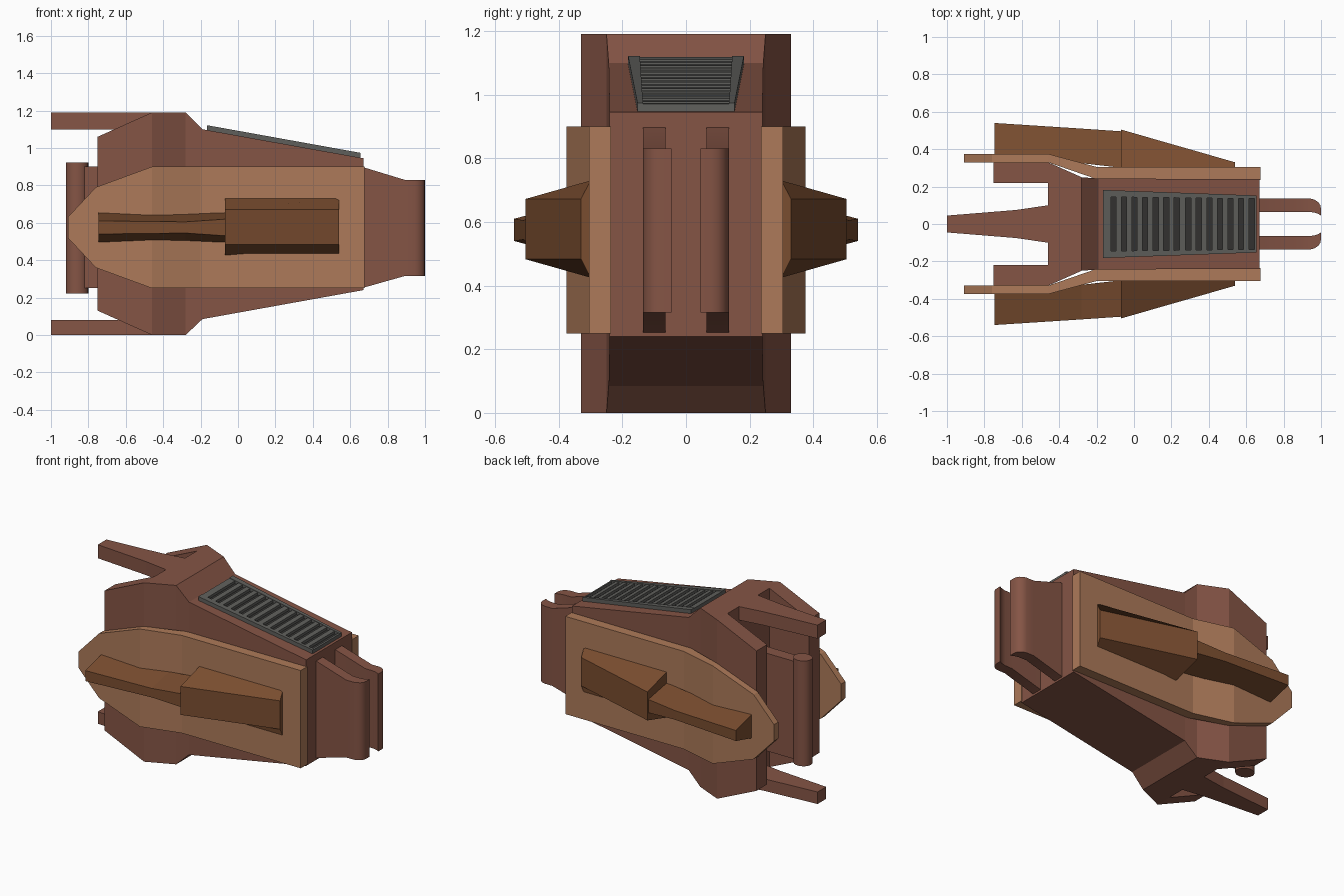
import bpy, bmesh

cube = bpy.data.objects.get("Cube")
if cube:
    bpy.data.objects.remove(cube, do_unlink=True)


def material(name, rgb):
    m = bpy.data.materials.new(name)
    m.use_nodes = True
    m.diffuse_color = (*rgb, 1)
    m.node_tree.nodes["Principled BSDF"].inputs["Base Color"].default_value = (*rgb, 1)
    return m


RUST = material("rust brown", (0.235, 0.09, 0.06))
TAN = material("tan", (0.42, 0.195, 0.10))
BROWN = material("dark brown", (0.195, 0.075, 0.029))
GREY = material("grey metal", (0.115, 0.115, 0.107))
DARK = material("dark grey", (0.035, 0.034, 0.032))


def finish(name, bm, mat, mirror=False, smooth=False):
    bmesh.ops.recalc_face_normals(bm, faces=bm.faces)
    mesh = bpy.data.meshes.new(name)
    bm.to_mesh(mesh)
    bm.free()
    mesh.materials.append(mat)
    ob = bpy.data.objects.new(name, mesh)
    bpy.context.collection.objects.link(ob)
    if mirror:
        mod = ob.modifiers.new("mirror_sides", "MIRROR")
        mod.use_axis = (False, True, False)
        mod.use_mirror_merge = False
    if smooth:
        bpy.context.view_layer.objects.active = ob
        ob.select_set(True)
        bpy.ops.object.shade_smooth_by_angle()
        ob.select_set(False)
    return ob


def add_loft(bm, sections):
    """Four-sided loft along x; section = x, y0, y1, z0, z1 and z inset at y1."""
    rings = []
    for x, y0, y1, z0, z1, *rest in sections:
        c = rest[0] if rest else 0
        corners = ((y0, z0), (y1, z0 + c), (y1, z1 - c), (y0, z1))
        rings.append([bm.verts.new((x, y, z)) for y, z in corners])
    for a, b in zip(rings, rings[1:]):
        for i in range(4):
            j = (i + 1) % 4
            bm.faces.new((a[i], a[j], b[j], b[i]))
    bm.faces.new(rings[0])
    bm.faces.new(rings[-1])


def loft(name, sections, mat, **options):
    bm = bmesh.new()
    add_loft(bm, sections)
    return finish(name, bm, mat, **options)


# Hull: wide at the back, narrowing to a wedge
loft("hull", [(-0.46, -0.33, 0.33, 0, 1.19),
              (-0.28, -0.25, 0.25, 0, 1.19),
              (-0.19, -0.243, 0.243, 0.085, 1.10),
              (0.67, -0.24, 0.24, 0.24, 0.945)], RUST)
loft("rear_flanges", [(-0.75, 0.22, 0.33, 0.13, 1.06),
                      (-0.46, 0.22, 0.33, 0, 1.19)], RUST, mirror=True)

# Tapered tail prongs above and below
for name, z0, z1 in (("upper_prong", 1.10, 1.19), ("lower_prong", 0, 0.08)):
    loft(name, [(x, -w, w, z0, z1) for x, w in
                ((-1, 0.045), (-0.63, 0.075), (-0.46, 0.1))], RUST)

# Upright spine and column at the back
loft("rear_spine", [(-0.84, -0.04, 0.04, 0.25, 0.9),
                    (-0.45, -0.04, 0.04, 0.25, 0.9)], RUST)
bm = bmesh.new()
bmesh.ops.create_cone(bm, cap_ends=True, segments=20, radius1=0.06,
                      radius2=0.06, depth=0.7)
for v in bm.verts:
    v.co.x -= 0.86
    v.co.y *= 0.9
    v.co.z += 0.572
finish("rear_column", bm, RUST, smooth=True)

# Hooked jaws
loft("jaws", [(0.66, 0.065, 0.135, 0.25, 0.9),
              (0.89, 0.065, 0.135, 0.315, 0.83),
              (0.945, 0.064, 0.135, 0.315, 0.83),
              (0.965, 0.061, 0.13, 0.315, 0.83),
              (0.985, 0.054, 0.117, 0.315, 0.83),
              (0.996, 0.047, 0.1, 0.315, 0.83),
              (1.0, 0.045, 0.08, 0.315, 0.83)], RUST, mirror=True, smooth=True)

# Bent armour plates on both sides
loft("side_plates", [(-0.91, 0.33, 0.375, 0.52, 0.63),
                     (-0.76, 0.33, 0.375, 0.36, 0.79),
                     (-0.46, 0.33, 0.375, 0.25, 0.9),
                     (-0.2, 0.24, 0.305, 0.25, 0.9),
                     (0.675, 0.235, 0.305, 0.25, 0.9)], TAN, mirror=True)

# Side pods: wedge in front, arm behind
loft("pod_wedges", [(-0.07, 0.3, 0.505, 0.425, 0.73, 0.058),
                    (0.54, 0.3, 0.33, 0.425, 0.73, 0.058)], BROWN, mirror=True)
loft("pod_arms", [(-0.745, 0.37, 0.54, 0.495, 0.655, 0.045),
                  (-0.28, 0.325, 0.51, 0.505, 0.645, 0.04),
                  (-0.06, 0.3, 0.495, 0.495, 0.655, 0.035)], BROWN, mirror=True)


# Louvred grille lying on the sloping top
def deck(x):
    return 1.10 - (x + 0.19) * 0.18


def outer(x):
    return 0.182 - (x + 0.165) * 0.036


def inner(x):
    return 0.145 - (x + 0.165) * 0.012


START, END, HEIGHT = -0.165, 0.655, 0.026
loft("grille_floor", [(x, -outer(x) + 0.01, outer(x) - 0.01, deck(x) - 0.01, deck(x) + 0.006)
                      for x in (START + 0.005, END - 0.005)], DARK)
loft("grille_rails", [(x, inner(x), outer(x), deck(x) - 0.01, deck(x) + HEIGHT)
                      for x in (START, END)], GREY, mirror=True)
slots = [s + 0.0565 * i for s in (-0.11, 0.29) for i in range(7)]
edges = [START] + [e for s in slots for e in (s - 0.014, s + 0.014)] + [END]
bm = bmesh.new()
for a, b in zip(edges[::2], edges[1::2]):
    add_loft(bm, [(x, -inner(x), inner(x), deck(x) - 0.01, deck(x) + HEIGHT - 0.003)
                  for x in (a, b)])
finish("grille_slats", bm, GREY)
